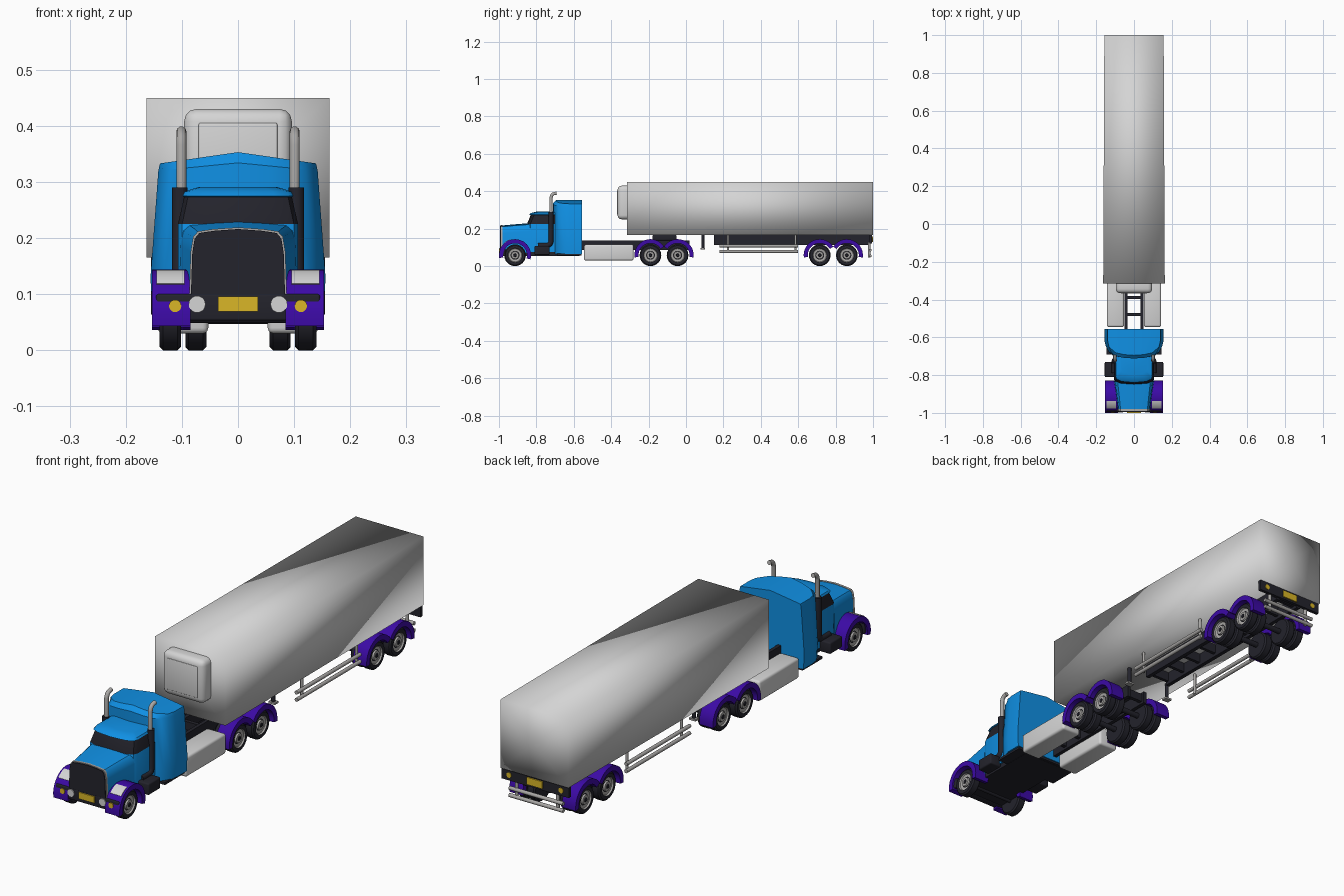
import bpy, bmesh, math
from mathutils import Matrix, Vector

cube = bpy.data.objects.get("Cube")
if cube:
    bpy.data.objects.remove(cube, do_unlink=True)


def material(name, rgb):
    m = bpy.data.materials.new(name)
    m.use_nodes = True
    m.diffuse_color = (*rgb, 1)
    for node in m.node_tree.nodes:
        if node.type == 'BSDF_PRINCIPLED':
            node.inputs["Base Color"].default_value = (*rgb, 1)
    return m


BLUE = material("blue paint", (0.005, 0.28, 0.78))
DARK = material("dark trim", (0.017, 0.017, 0.025))
PURPLE = material("purple fender", (0.045, 0.003, 0.38))
WHITE = material("trailer white", (0.66, 0.66, 0.66))
STEEL = material("steel grey", (0.4, 0.39, 0.38))
YELLOW = material("yellow plate", (0.7, 0.47, 0.02))


def finish(name, bm, mats, mirror=False, angle=35, rule=None):
    bmesh.ops.remove_doubles(bm, verts=bm.verts[:], dist=1e-5)
    bmesh.ops.recalc_face_normals(bm, faces=bm.faces[:])
    if rule:
        for f in bm.faces:
            f.material_index = rule(f)
    me = bpy.data.meshes.new(name)
    bm.to_mesh(me)
    bm.free()
    for m in mats:
        me.materials.append(m)
    ob = bpy.data.objects.new(name, me)
    bpy.context.collection.objects.link(ob)
    bpy.ops.object.select_all(action='DESELECT')
    ob.select_set(True)
    bpy.context.view_layer.objects.active = ob
    bpy.ops.object.shade_smooth_by_angle(angle=math.radians(angle))
    if mirror:
        mod = ob.modifiers.new("mirror", 'MIRROR')
        mod.use_clip = True
    return ob


def box(name, x, y, z, mat, bevel=0, mirror=False):
    """Box from (min, max) ranges on each axis."""
    bm = bmesh.new()
    bmesh.ops.create_cube(bm, size=1)
    for v in bm.verts:
        v.co = Vector([(a + b) / 2 + c * (b - a) for (a, b), c in zip((x, y, z), v.co)])
    if bevel:
        bmesh.ops.bevel(bm, geom=bm.edges[:], offset=bevel, segments=3, profile=0.5, affect='EDGES')
    return finish(name, bm, [mat], mirror)


def loft(name, rings, mats, mirror=True, closed=False, caps=True, rule=None, angle=35):
    """Skin between equal-length rings, with polygon ends."""
    bm = bmesh.new()
    rows = [[bm.verts.new(p) for p in r] for r in rings]
    n = len(rows[0])
    for a, b in zip(rows, rows[1:]):
        for i in range(n if closed else n - 1):
            j = (i + 1) % n
            bm.faces.new((a[i], a[j], b[j], b[i]))
    if caps:
        bm.faces.new(rows[0])
        bm.faces.new(rows[-1])
    return finish(name, bm, mats, mirror, angle, rule)


def rod(name, pts, r, mat, mirror=True):
    for s, side in ((1, "left_"), (-1, "right_")) if mirror else ((1, ""),):
        cu = bpy.data.curves.new(side + name, 'CURVE')
        cu.dimensions = '3D'
        cu.bevel_depth = r
        cu.bevel_resolution = 3
        cu.use_fill_caps = True
        sp = cu.splines.new('POLY')
        sp.points.add(len(pts) - 1)
        for p, (x, y, z) in zip(sp.points, pts):
            p.co = (s * x, y, z, 1)
        cu.materials.append(mat)
        bpy.context.collection.objects.link(bpy.data.objects.new(side + name, cu))


def disc(name, x, y, z, r, mat):
    bm = bmesh.new()
    m = Matrix.Translation((x, y, z)) @ Matrix.Rotation(math.pi / 2, 4, 'X')
    bmesh.ops.create_cone(bm, cap_ends=True, segments=20, radius1=r, radius2=r, depth=0.006, matrix=m)
    finish(name, bm, [mat], True)


AXLE_Z = 0.058


def arch(name, y, a0, a1, x, r, mat):
    """Curved band around an axle; angle 0 is rearward, 90 is up."""
    rings = []
    for i in range(15):
        a = math.radians(a0 + (a1 - a0) * i / 14)
        c, s = math.cos(a), math.sin(a)
        rings.append([(px, y + q * c, AXLE_Z + q * s)
                      for px, q in ((x[0], r[0]), (x[1], r[0]), (x[1], r[1]), (x[0], r[1]))])
    loft(name, rings, [mat], closed=True)


def wheel(name, x, y):
    # (radius, outward offset, material of the band that follows)
    prof = [(0, -.019, 0), (.052, -.019, 0), (.058, -.013, 0), (.058, .013, 0), (.052, .019, 0),
            (.038, .019, 1), (.035, .013, 1), (.024, .011, 0), (.021, .011, 1), (.019, .018, 1),
            (.009, .018, 0), (.007, .021, 0), (0, .021, 0)]
    n = 24
    rings = [[(x + o, y + r * math.cos(math.tau * i / n), AXLE_Z + r * math.sin(math.tau * i / n))
              for i in range(n)] for r, o, _ in prof]

    def band(f):
        c = f.calc_center_median()
        r = math.hypot(c.y - y, c.z - AXLE_Z)
        return 1 if c.x > x and (.0225 < r < .0375 or .009 < r < .0205) else 0
    loft(name, rings, [DARK, STEEL], closed=True, caps=False, rule=band)


# Wheels, axles and fenders
wheel("front_wheel", 0.121, -0.914)
arch("front_fender", -0.914, -15, 190, (0.085, 0.153), (0.064, 0.086), PURPLE)
arch("fender_lamp", -0.914, 106, 136, (0.095, 0.145), (0.084, 0.088), WHITE)
rod("front_axle", [(-.12, -.914, AXLE_Z), (.12, -.914, AXLE_Z)], 0.01, DARK, False)
for part, ys in (("drive", (-0.19, -0.045)), ("trailer", (0.715, 0.86))):
    for i, y in enumerate(ys):
        tag = f"{part}_{i + 1}"
        wheel("outer_wheel_" + tag, 0.121, y)
        wheel("inner_wheel_" + tag, 0.075, y)
        a0, a1 = ((32, 188), (-8, 148))[i]
        arch("fender_" + tag, y, a0, a1, (0.09, 0.153), (0.064, 0.086), PURPLE)
        rod("axle_" + tag, [(-.12, y, AXLE_Z), (.12, y, AXLE_Z)], 0.012, DARK, False)


# Hood, grille and bumper
def hood_section(y, w, z0, z1):
    return [(0, y, z0), (w, y, z0), (w * .97, y, z1 - .04), (w * .92, y, z1 - .014),
            (w * .82, y, z1 - .004), (w * .5, y, z1), (0, y, z1 + .003)]


loft("hood", [hood_section(-.985, .086, .07, .214), hood_section(-.92, .094, .07, .22),
              hood_section(-.83, .106, .07, .227)], [BLUE])
loft("grille_surround", [hood_section(-.99, .087, .095, .216), hood_section(-.98, .087, .095, .216)], [STEEL])
loft("grille", [hood_section(-.994, .084, .097, .213), hood_section(-.985, .084, .097, .213)], [DARK])
box("front_bumper", (-.146, .146), (-.995, -.965), (.053, .1), DARK, 0.004)
box("front_plate", (-.036, .036), (-1, -.994), (.069, .096), YELLOW)
disc("indicator", .112, -.996, .079, .011, YELLOW)
disc("headlight", .073, -.996, .082, .015, WHITE)


# Cab with a glazed band
def cab_ring(z, w, yf, yb=-0.7):
    return [(0, yb, z), (w, yb, z), (w, yf + .035, z), (w * .93, yf + .018, z),
            (w * .65, yf + .006, z), (0, yf, z)]


def glass(f):
    return 1 if .228 < f.calc_center_median().z < .272 and abs(f.normal.z) < .7 else 0


loft("cab", [cab_ring(.075, .107, -.855), cab_ring(.225, .107, -.85), cab_ring(.273, .096, -.83),
             cab_ring(.275, .099, -.84), cab_ring(.283, .095, -.832), cab_ring(.291, .07, -.8)],
     [BLUE, DARK], rule=glass)


# Sleeper with a ridged roof
def sleeper_ring(z, w, ridge, yf=-0.712):
    plan = [(0, -.556), (1, -.556), (1, -.62), (.95, -.65), (.85, yf + .032), (.7, yf + .014), (.4, yf + .004), (0, yf)]
    return [(w * x, y, z + ridge * (1 - x)) for x, y in plan]


loft("sleeper", [sleeper_ring(.065, .153, 0), sleeper_ring(.13, .156, 0), sleeper_ring(.32, .142, .014),
                 sleeper_ring(.333, .139, .02, -.695)], [BLUE], angle=40)
box("cab_floor", (-.1, .1), (-.965, -.57), (.055, .085), DARK)
box("sleeper_floor", (-.146, .146), (-.69, -.56), (.056, .066), DARK)
box("side_step", (.1, .155), (-.81, -.73), (.06, .108), DARK, 0.006, True)

# Exhaust stacks
rod("exhaust_shield", [(.104, -.79, .11), (.104, -.74, .11), (.104, -.727, .117),
                       (.104, -.722, .13), (.104, -.722, .29)], .014, DARK)
rod("exhaust_pipe", [(.101, -.722, .28), (.101, -.722, .365), (.101, -.718, .378),
                     (.101, -.71, .386), (.101, -.692, .39)], .009, STEEL)

# Tractor frame, tanks and coupling
box("tractor_rail", (.035, .05), (-.6, .02), (.085, .137), DARK, 0, True)
for i, y in enumerate((-.48, -.39, -.3, -.12, 0)):
    box(f"tractor_crossmember_{i + 1}", (-.04, .04), (y - .008, y + .008), (.095, .13), DARK)
box("side_tank", (.053, .143), (-.545, -.28), (.03, .115), WHITE, 0.01, True)
box("coupling_plate", (-.06, .06), (-.18, -.05), (.137, .166), DARK, 0.006)

# Trailer body, softly shaded with peaked end faces
bm = bmesh.new()
bmesh.ops.create_cube(bm, size=1)
for v in bm.verts:
    rear = v.co.y > 0
    v.co = (v.co.x * (.314 if rear else .326), 1.0 if rear else -.315, .165 if v.co.z < 0 else .45)
bm.normal_update()
bmesh.ops.poke(bm, faces=[f for f in bm.faces if abs(f.normal.y) > .9])
finish("trailer_body", bm, [WHITE], angle=180)
box("cooling_unit", (-.096, .096), (-.366, -.28), (.25, .43), WHITE, 0.022)
box("cooling_unit_panel", (-.07, .07), (-.369, -.36), (.275, .405), WHITE, 0.003)

# Trailer ladder frame and landing legs
box("trailer_rail", (.045, .062), (.15, .985), (.112, .166), DARK, 0, True)
for i in range(9):
    y = .16 + i * .1
    box(f"trailer_crossmember_{i + 1}", (-.05, .05), (y - .007, y + .007), (.125, .166), DARK)
rod("landing_leg", [(.1, .09, .166), (.1, .09, .095)], .008, DARK)
box("landing_foot", (.085, .115), (.078, .102), (.088, .096), STEEL, 0, True)

# Side guards
for z, tag in ((.078, "lower"), (.108, "upper")):
    rod(f"side_guard_{tag}", [(.143, .18, z), (.143, .6, z)], .008, STEEL)
for i, y in enumerate((.225, .585)):
    rod(f"side_guard_post_{i + 1}", [(.137, y, .166), (.137, y, .072)], .006, STEEL)

# Rear panel, plate, lamps and underrun bars
box("rear_panel", (-.155, .155), (.98, .994), (.12, .166), DARK)
box("rear_plate", (-.036, .036), (.993, .999), (.128, .158), YELLOW)
disc("rear_lamp", .12, .994, .143, .011, YELLOW)
for i, z in enumerate((.055, .085)):
    rod(f"underrun_bar_{i + 1}", [(-.125, .985, z), (.125, .985, z)], .008, STEEL, False)
rod("underrun_post", [(.095, .98, .13), (.095, .98, .047)], .007, STEEL)
